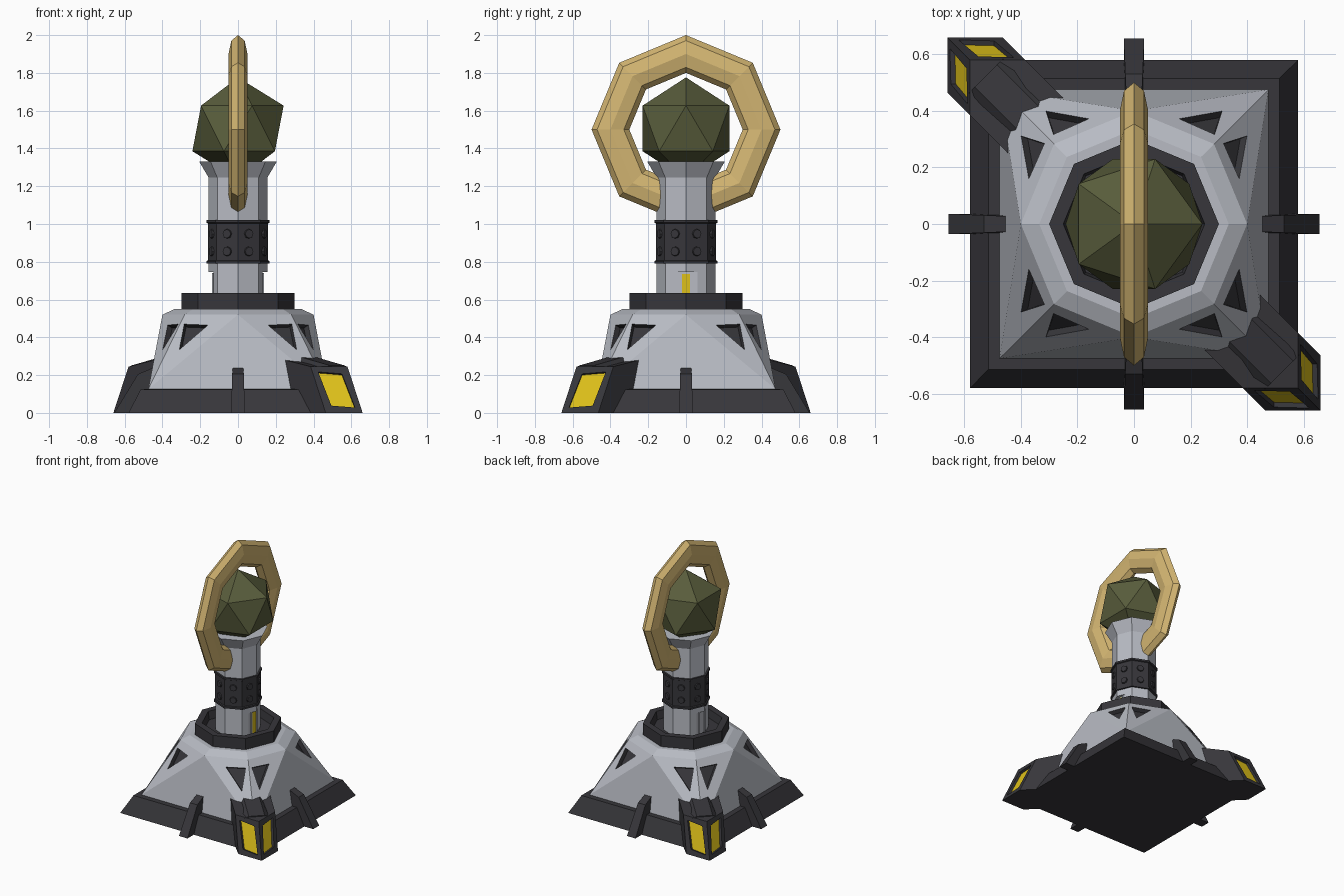
import bpy, bmesh
from math import pi, cos, sin, radians
from mathutils import Matrix, Vector

if "Cube" in bpy.data.objects:
    bpy.data.objects.remove(bpy.data.objects["Cube"], do_unlink=True)


def material(name, rgb):
    m = bpy.data.materials.new(name)
    m.use_nodes = True
    m.diffuse_color = (*rgb, 1)
    bsdf = next(n for n in m.node_tree.nodes if n.type == 'BSDF_PRINCIPLED')
    bsdf.inputs["Base Color"].default_value = (*rgb, 1)
    return m


GREY = material("pale grey", (0.48, 0.50, 0.55))
DARK = material("charcoal", (0.038, 0.037, 0.043))
GOLD = material("brass", (0.66, 0.47, 0.17))
OLIVE = material("olive green", (0.098, 0.107, 0.044))
YELLOW = material("yellow glow", (0.73, 0.53, 0.01))


def finish(name, bm, *mats):
    bmesh.ops.remove_doubles(bm, verts=bm.verts, dist=1e-5)
    bmesh.ops.recalc_face_normals(bm, faces=bm.faces)
    mesh = bpy.data.meshes.new(name)
    bm.to_mesh(mesh)
    bm.free()
    for m in mats:
        mesh.materials.append(m)
    ob = bpy.data.objects.new(name, mesh)
    bpy.context.collection.objects.link(ob)
    return ob


def ring(r, z, n=8):
    return [Vector((r * cos(2 * pi * i / n), r * sin(2 * pi * i / n), z)) for i in range(n)]


def square(h, z):
    return [Vector((x * h, y * h, z)) for x, y in ((-1, -1), (1, -1), (1, 1), (-1, 1))]


def loft(bm, loops):
    """Skin matching loops and cap both ends."""
    rows = [[bm.verts.new(p) for p in loop] for loop in loops]
    for a, b in zip(rows, rows[1:]):
        for i in range(len(a)):
            j = (i + 1) % len(a)
            bm.faces.new((a[i], a[j], b[j], b[i]))
    bm.faces.new(rows[0])
    bm.faces.new(rows[-1])


def lofted(name, mat, loops):
    bm = bmesh.new()
    loft(bm, loops)
    return finish(name, bm, mat)


def lathe(name, mat, profile):
    return lofted(name, mat, [ring(r, z) for r, z in profile])


def box(name, mat, lo, hi):
    (x0, y0, z0), (x1, y1, z1) = lo, hi
    rect = lambda z: [Vector(p) for p in ((x0, y0, z), (x1, y0, z), (x1, y1, z), (x0, y1, z))]
    return lofted(name, mat, [rect(z0), rect(z1)])


# Skirt under the hull
lofted("base_skirt", DARK, [square(0.58, 0), square(0.515, 0.125), square(0.4, 0.126)])

# Faceted hull: square foot to octagonal shoulder, with eight recessed vents
bm = bmesh.new()
foot = square(0.475, 0.125)
shoulder = ring(0.4, 0.52)
crown = ring(0.335, 0.55)


def face(pts, index=0):
    bm.faces.new([bm.verts.new(p) for p in pts]).material_index = index


VENT = ((0.47, 0.31, 0.22), (0.127, 0.793, 0.08), (0.14, 0.33, 0.53))
for k in range(4):
    axis_top = shoulder[(6 + 2 * k) % 8]
    face((foot[k], foot[(k + 1) % 4], axis_top))
    corner, diagonal = foot[k], shoulder[(5 + 2 * k) % 8]
    for side in (axis_top, shoulder[(4 + 2 * k) % 8]):
        tri = (corner, diagonal, side)
        hole = [sum((p * w for p, w in zip(tri, ws)), Vector()) for ws in VENT]
        n = (tri[1] - tri[0]).cross(tri[2] - tri[0]).normalized()
        n = -n if n.z > 0 else n
        deep = [p + n * 0.03 for p in hole]
        for i in range(3):
            j = (i + 1) % 3
            face((tri[i], tri[j], hole[j], hole[i]))
            face((hole[i], hole[j], deep[j], deep[i]), 1)
        face(deep, 1)
for i in range(8):
    j = (i + 1) % 8
    face((shoulder[i], shoulder[j], crown[j], crown[i]))
face(crown)
face(foot)
finish("hull", bm, GREY, DARK)

# Octagonal collar with a sunken floor
lathe("collar", DARK, [(0.3, 0.545), (0.3, 0.635), (0.25, 0.635), (0.24, 0.575), (0.1, 0.575)])

# Column: the lower part has flattened sides that hold the doors
lower = []
for p in ring(0.155, 0):
    if abs(p.y) < 0.01:
        s = 1 if p.x > 0 else -1
        lower += [Vector((s * 0.13, -s * 0.06, 0)), Vector((s * 0.13, s * 0.06, 0))]
    else:
        lower.append(p)
lofted("column_foot", GREY, [[p + Vector((0, 0, z)) for p in lower] for z in (0.56, 0.745)])
lathe("column", GREY, [(0.155, 0.745), (0.155, 1.245), (0.205, 1.33), (0.1, 1.33)])
for s, label, mat in ((1, "left", YELLOW), (-1, "right", GREY)):
    xs = sorted((s * 0.128, s * 0.134))
    box(label + "_door_slit", mat, (xs[0], -0.022, 0.575), (xs[1], 0.022, 0.735))
    xs = sorted((s * 0.128, s * 0.137))
    for t in (-1, 1):
        ys = sorted((t * 0.024, t * 0.036))
        box(label + "_door_post", GREY, (xs[0], ys[0], 0.575), (xs[1], ys[1], 0.74))

# Riveted band with a lip at each end
lathe("column_band", DARK, [(0.168, 0.79), (0.168, 0.803), (0.16, 0.807), (0.16, 1.003),
                            (0.168, 1.007), (0.168, 1.02)])
bm = bmesh.new()
for i in range(8):
    for z in (0.855, 0.948):
        place = (Matrix.Rotation(radians(22.5 + 45 * i), 4, 'Z')
                 @ Matrix.Translation((0.15, 0, z)) @ Matrix.Rotation(pi / 2, 4, 'Y'))
        bmesh.ops.create_cone(bm, cap_ends=True, segments=8, radius1=0.027, radius2=0.023,
                              depth=0.014, matrix=place)
finish("band_rivets", bm, DARK)

# Orb resting in the flared column top
bm = bmesh.new()
bmesh.ops.create_icosphere(bm, subdivisions=1, radius=0.27,
                           matrix=Matrix.Translation((0, 0, 1.506)))
finish("orb", bm, OLIVE)

# Upright eight-sided halo, flattened front to back
bm = bmesh.new()
rows = []
for i in range(8):
    a = i * pi / 4
    row = []
    for j in range(8):
        t = j * pi / 4
        r = 0.4 + 0.1 * cos(t)
        row.append(bm.verts.new((0.05 * sin(t), r * cos(a), 1.5 + r * sin(a))))
    rows.append(row)
for i in range(8):
    for j in range(8):
        i2, j2 = (i + 1) % 8, (j + 1) % 8
        bm.faces.new((rows[i][j], rows[i2][j], rows[i2][j2], rows[i][j2]))
finish("halo_ring", bm, GOLD)

# Sloping ribs at the middle of each side
rib = [(0.655, 0, 0.036), (0.53, 0.205, 0.031), (0.44, 0.243, 0.027), (0.42, 0, 0.036)]
for k in range(4):
    turn = Matrix.Rotation(k * pi / 2, 3, 'Z')
    sides = [[turn @ Vector((x, s * w, z)) for x, z, w in rib] for s in (-1, 1)]
    lofted("side_rib", DARK, sides)

# Two corner buttresses with recessed lights and a raised roof panel
for label, angle in (("front_left", -45), ("back_right", 135)):
    turn = Matrix.Rotation(radians(angle), 3, 'Z')
    w = 0.138

    def section(nose, z, back, back_z):
        pts = [(back, -w, back_z), (nose - w, -w, z), (nose, 0, z), (nose - w, w, z), (back, w, back_z)]
        return [turn @ Vector(p) for p in pts]

    bm = bmesh.new()
    loft(bm, [section(0.933, 0, 0.45, 0), section(0.82, 0.245, 0.46, 0.285)])
    bmesh.ops.recalc_face_normals(bm, faces=bm.faces)
    out = turn @ Vector((1, 0, 0))
    lights = [f for f in bm.faces if f.normal.dot(out) > 0.4]
    bmesh.ops.inset_individual(bm, faces=lights, thickness=0.05, depth=0)
    bmesh.ops.inset_individual(bm, faces=lights, thickness=0.001, depth=-0.018)
    for f in lights:
        f.material_index = 1
    finish(label + "_buttress", bm, DARK, YELLOW)
    panel = [[turn @ Vector(p) for p in ((0.47, -v, 0.285 + h), (0.74, -v, 0.245 + h * 0.3),
                                         (0.74, v, 0.245 + h * 0.3), (0.47, v, 0.285 + h))]
             for v, h in ((0.085, -0.02), (0.055, 0.022))]
    lofted(label + "_roof_panel", DARK, panel)
